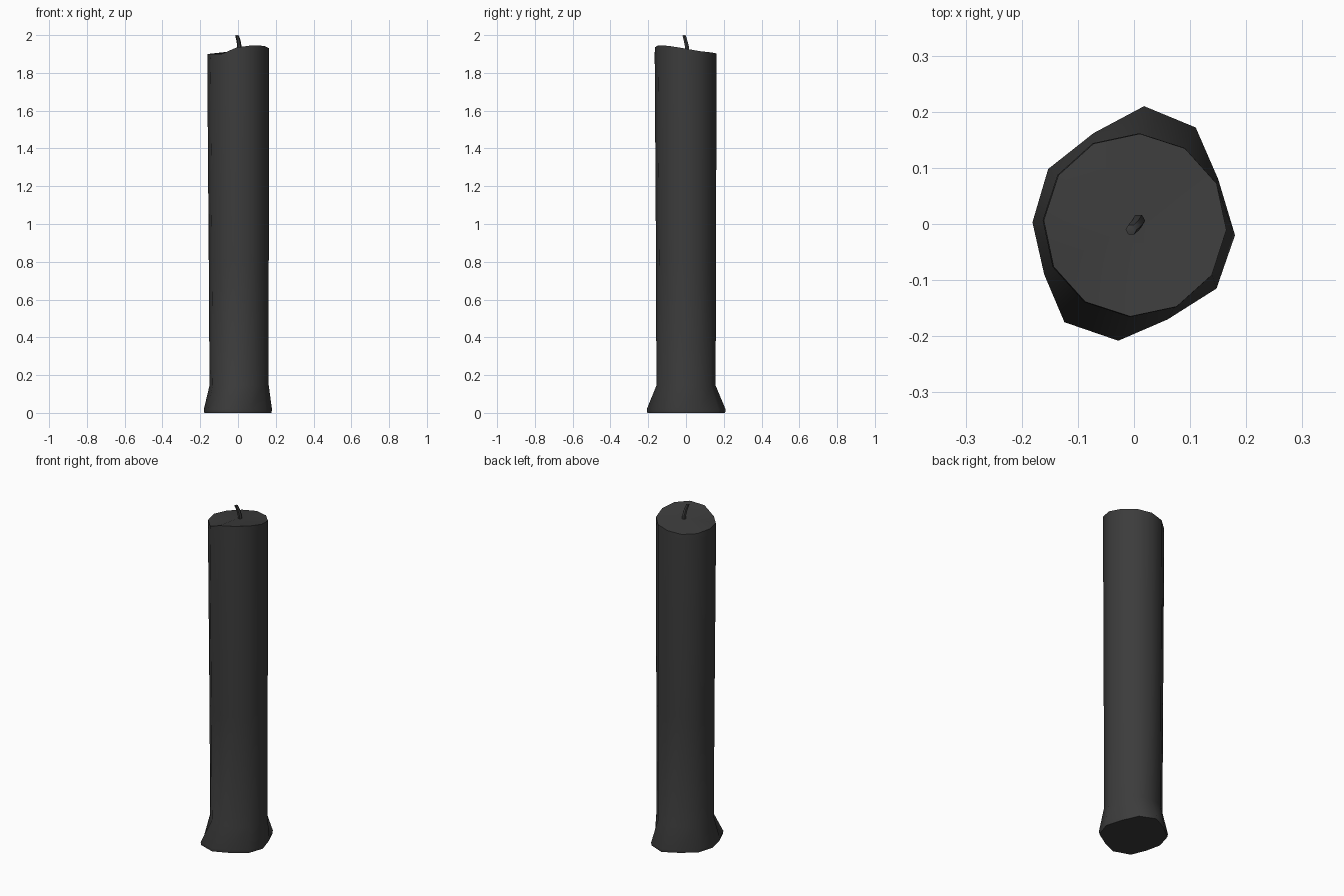
import bpy, bmesh, math
from mathutils import Vector

if "Cube" in bpy.data.objects:
    bpy.data.objects.remove(bpy.data.objects["Cube"])

mat = bpy.data.materials.new("dark_wax")
mat.diffuse_color = (0.045, 0.045, 0.045, 1)
mat.use_nodes = True
mat.node_tree.nodes["Principled BSDF"].inputs["Base Color"].default_value = mat.diffuse_color


def loft(name, rings, end_point, angle):
    """Skin a stack of rings, with a flat start and a fan to end_point."""
    bm = bmesh.new()
    loops = [[bm.verts.new(p) for p in ring] for ring in rings]
    n = len(loops[0])
    for a, b in zip(loops, loops[1:]):
        for i in range(n):
            j = (i + 1) % n
            bm.faces.new((a[i], a[j], b[j], b[i]))
    bm.faces.new(loops[0][::-1])
    tip = bm.verts.new(end_point)
    for i in range(n):
        bm.faces.new((loops[-1][i], loops[-1][(i + 1) % n], tip))
    bmesh.ops.recalc_face_normals(bm, faces=bm.faces)
    mesh = bpy.data.meshes.new(name)
    bm.to_mesh(mesh)
    bm.free()
    obj = bpy.data.objects.new(name, mesh)
    bpy.context.collection.objects.link(obj)
    mesh.materials.append(mat)
    bpy.context.view_layer.objects.active = obj
    obj.select_set(True)
    bpy.ops.object.shade_smooth_by_angle(angle=math.radians(angle))
    obj.select_set(False)
    return obj


def ring(radius, z, cx=0.0, cy=0.0, sides=12, turn=-3):
    pts = []
    for i in range(sides):
        a = math.radians(turn + 360 * i / sides)
        pts.append(Vector((cx + radius * math.cos(a), cy + radius * math.sin(a), z)))
    return pts


# Uneven melted foot outline
foot = [(.18, -.02), (.15, .08), (.11, .172), (.018, .21), (-.072, .162), (-.153, .098),
        (-.181, .003), (-.16, -.09), (-.124, -.175), (-.028, -.208), (.06, -.17), (.147, -.115)]
foot_bottom = [Vector((x * .985, y * .985, 0)) for x, y in foot]
foot_edge = [Vector((x, y, .018)) for x, y in foot]

# Uneven rim heights around the top
rim_z = [1.93, 1.915, 1.908, 1.903, 1.895, 1.895, 1.90, 1.90, 1.90, 1.935, 1.946, 1.943]
rim = ring(.163, 0, .002, -.002)
shoulder = ring(.164, 0, .001, -.002)
for p, s, z in zip(rim, shoulder, rim_z):
    p.z = z
    s.z = z - .035

# Candle body
loft("candle_body",
     [foot_bottom, foot_edge, ring(.157, .145, .006, 0), ring(.159, .8, .004, 0), shoulder, rim],
     (0, 0, 1.918), 50)

# Bent wick
path = [(.008, .006, 1.90), (.008, .006, 1.935), (.003, -.002, 1.97), (-.005, -.010, 1.997)]
radii = [.012, .012, .011, .010]
loft("wick", [ring(r, z, x, y, 6, 0) for (x, y, z), r in zip(path, radii)],
     (-.005, -.010, 2.0), 50)
